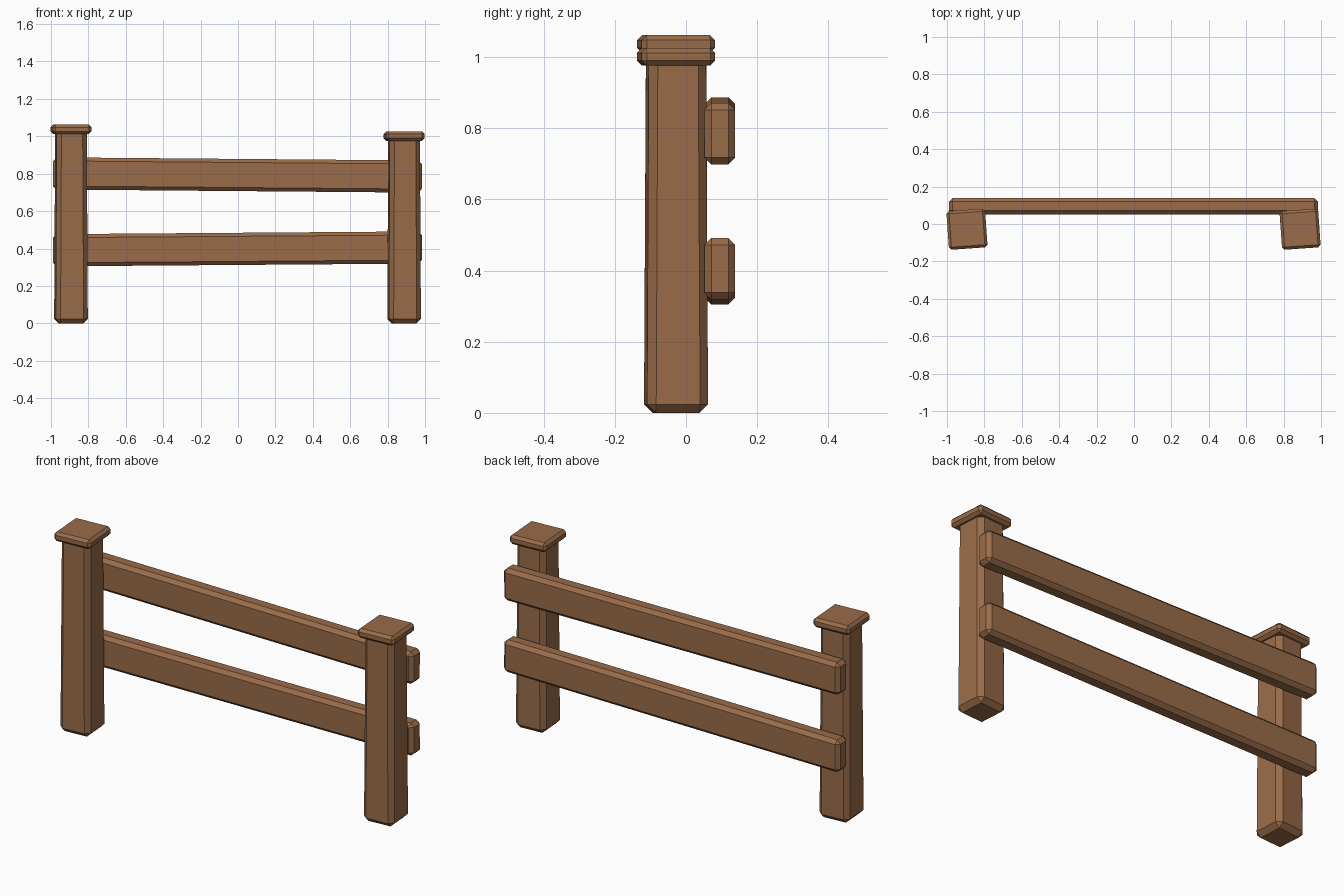
import bpy
import bmesh
import math
from mathutils import Matrix

default = bpy.data.objects.get("Cube")
if default:
    bpy.data.objects.remove(default, do_unlink=True)

# One wood colour for everything
wood = bpy.data.materials.new("brown wood")
wood.use_nodes = True
colour = (0.32, 0.15, 0.067, 1)
wood.diffuse_color = colour
wood.node_tree.nodes["Principled BSDF"].inputs["Base Color"].default_value = colour


def beam(name, size, centre, bevel, turn=0.0, tilt=0.0, taper=1.0):
    """Chamfered box, narrowed at the top by taper."""
    bm = bmesh.new()
    bmesh.ops.create_cube(bm, size=1)
    for v in bm.verts:
        k = taper if v.co.z > 0 else 1
        v.co.x *= size[0] * k
        v.co.y *= size[1] * k
        v.co.z *= size[2]
    bmesh.ops.bevel(bm, geom=bm.edges[:], offset=bevel, segments=1,
                    affect='EDGES', profile=0.5)
    bm.transform(Matrix.Translation(centre) @ Matrix.Rotation(turn, 4, 'Z')
                 @ Matrix.Rotation(tilt, 4, 'Y'))
    mesh = bpy.data.meshes.new(name)
    bm.to_mesh(mesh)
    bm.free()
    mesh.materials.append(wood)
    obj = bpy.data.objects.new(name, mesh)
    bpy.context.collection.objects.link(obj)
    return obj


# Posts with flat caps, both twisted slightly the same way
turn = math.radians(4)
post_y = -0.028
cap_height = 0.05
for side, x, top in (("right", -0.893, 1.062), ("left", 0.888, 1.026)):
    height = top - 0.02
    beam(side + "_post", (0.172, 0.172, height), (x, post_y, height / 2),
         0.024, turn, taper=0.94)
    beam(side + "_post_cap", (0.207, 0.207, cap_height),
         (x, post_y, top - cap_height / 2), 0.014, turn)

# Rails behind the posts, tilted in opposite directions
for name, z, tilt in (("upper_rail", 0.793, 0.0085), ("lower_rail", 0.398, -0.0075)):
    beam(name, (1.972, 0.086, 0.172), (-0.003, 0.095, z), 0.019, tilt=tilt)
